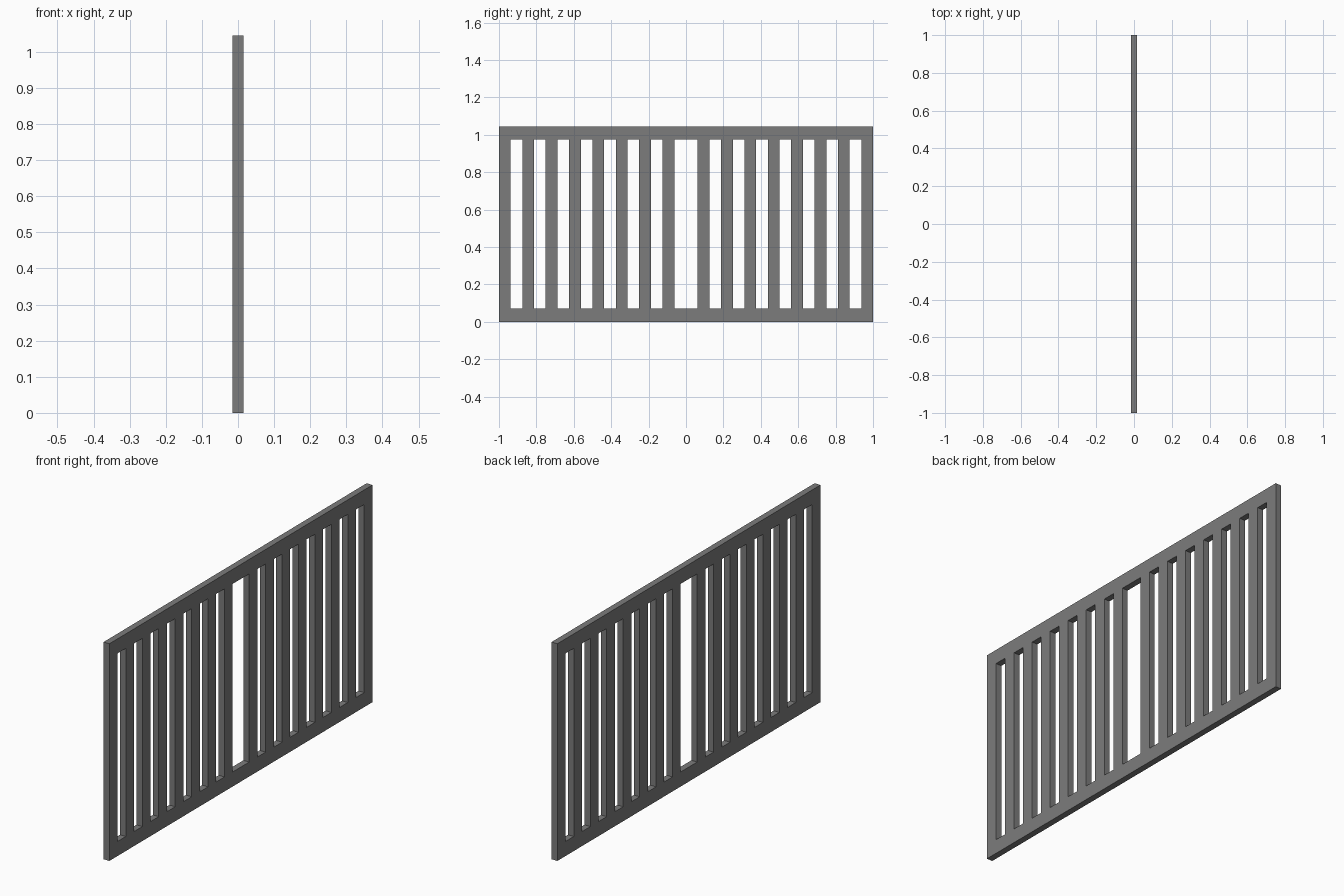
import bpy, bmesh

if "Cube" in bpy.data.objects:
    bpy.data.objects.remove(bpy.data.objects["Cube"])

THICK = 0.031          # panel thickness along x
HEIGHT = 1.045
RAIL = 0.07            # height of the bottom and top rails
PITCH = 0.125          # slat spacing
SLAT = 0.0625          # slat width
COUNT = 8              # slats on each side of the wide centre gap

grey = bpy.data.materials.new("dark grey")
grey.diffuse_color = (0.2, 0.2, 0.2, 1)
grey.use_nodes = True
grey.node_tree.nodes["Principled BSDF"].inputs["Base Color"].default_value = grey.diffuse_color

# Slat spans on one side, mirrored to the other
right = [(SLAT + PITCH * k, SLAT + PITCH * k + SLAT) for k in range(COUNT)]
slats = [(-b, -a) for a, b in reversed(right)] + right
ys = [y for span in slats for y in span]
zs = [0, RAIL, HEIGHT - RAIL, HEIGHT]

# Panel outline: rails are full rows, the middle row keeps only the slats
bm = bmesh.new()
grid = [[bm.verts.new((-THICK / 2, y, z)) for z in zs] for y in ys]
for i in range(len(ys) - 1):
    for j in range(3):
        if j == 1 and i % 2 == 1:
            continue       # open gap between slats
        bm.faces.new((grid[i][j], grid[i][j + 1], grid[i + 1][j + 1], grid[i + 1][j]))

# Give the panel its thickness
ext = bmesh.ops.extrude_face_region(bm, geom=bm.faces[:], use_keep_orig=True)
moved = [g for g in ext["geom"] if isinstance(g, bmesh.types.BMVert)]
bmesh.ops.translate(bm, verts=moved, vec=(THICK, 0, 0))
bmesh.ops.recalc_face_normals(bm, faces=bm.faces[:])

mesh = bpy.data.meshes.new("slatted_fence_panel")
bm.to_mesh(mesh)
bm.free()
mesh.materials.append(grey)
panel = bpy.data.objects.new("slatted_fence_panel", mesh)
bpy.context.collection.objects.link(panel)
